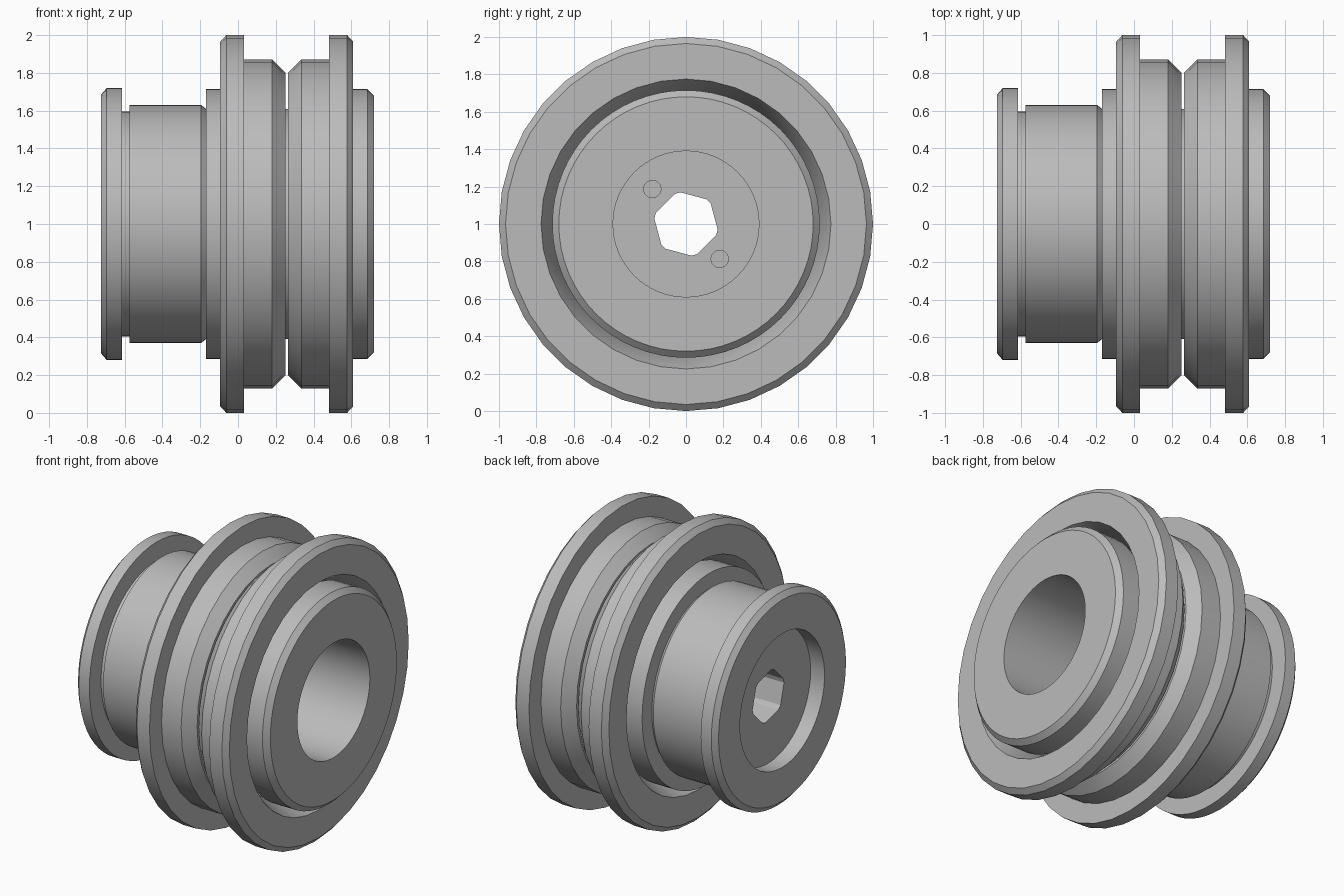
import bpy, bmesh, math

old = bpy.data.objects.get("Cube")
if old:
    bpy.data.objects.remove(old, do_unlink=True)

steel = bpy.data.materials.new("grey steel")
steel.use_nodes = True
GREY = (0.5, 0.5, 0.5, 1)
steel.diffuse_color = GREY
steel.node_tree.nodes["Principled BSDF"].inputs["Base Color"].default_value = GREY


def make_object(name, bm):
    bmesh.ops.remove_doubles(bm, verts=bm.verts, dist=1e-5)
    bmesh.ops.recalc_face_normals(bm, faces=bm.faces)
    mesh = bpy.data.meshes.new(name)
    bm.to_mesh(mesh)
    bm.free()
    mesh.materials.append(steel)
    obj = bpy.data.objects.new(name, mesh)
    bpy.context.collection.objects.link(obj)
    return obj


def select_only(obj):
    bpy.ops.object.select_all(action='DESELECT')
    obj.select_set(True)
    bpy.context.view_layer.objects.active = obj


def smooth(obj):
    select_only(obj)
    bpy.ops.object.shade_smooth_by_angle(angle=math.radians(25))


def lathe(name, profile, sides, closed=True):
    """Spin (x, radius) points about the axle line at z = 1."""
    bm = bmesh.new()
    verts = [bm.verts.new((x, 0, 1 + r)) for x, r in profile]
    pairs = list(zip(verts, verts[1:]))
    if closed:
        pairs.append((verts[-1], verts[0]))
    edges = [bm.edges.new(p) for p in pairs]
    bmesh.ops.spin(bm, geom=verts + edges, cent=(0, 0, 1), axis=(1, 0, 0),
                   angle=math.tau, steps=sides, use_merge=True)
    return make_object(name, bm)


def prism(name, points, x0, x1):
    """Straight cutter along x from a (y, z) outline."""
    bm = bmesh.new()
    face = bm.faces.new([bm.verts.new((x0, y, z)) for y, z in points])
    ext = bmesh.ops.extrude_face_region(bm, geom=[face])
    moved = [g for g in ext["geom"] if isinstance(g, bmesh.types.BMVert)]
    bmesh.ops.translate(bm, verts=moved, vec=(x1 - x0, 0, 0))
    return make_object(name, bm)


def cut(obj, cutter):
    mod = obj.modifiers.new("cut", 'BOOLEAN')
    mod.operation = 'DIFFERENCE'
    mod.solver = 'EXACT'
    mod.object = cutter
    select_only(obj)
    bpy.ops.object.modifier_apply(modifier=mod.name)
    bpy.data.objects.remove(cutter, do_unlink=True)


def ring_points(radius, count, start=0, cy=0, cz=1):
    return [(cy + radius * math.cos(start + math.tau * i / count),
             cz + radius * math.sin(start + math.tau * i / count)) for i in range(count)]


# Axle sleeve: flanged end with recess, shaft, collar and deep bore
FLOOR = -0.40
sleeve = lathe("axle_sleeve", [
    (-0.62, 0), (-0.62, 0.455), (-0.725, 0.455), (-0.725, 0.685), (-0.695, 0.72),
    (-0.615, 0.72), (-0.615, 0.595), (-0.575, 0.595), (-0.575, 0.63), (-0.195, 0.63),
    (-0.17, 0.61), (0.52, 0.61), (0.52, 0.715), (0.685, 0.715), (0.72, 0.68),
    (0.72, 0.39), (FLOOR, 0.39), (FLOOR, 0)], 64, closed=False)

# Hex socket with slightly blunted corners
hexagon = []
corners = ring_points(0.18, 6, math.radians(-15))
for i, (y, z) in enumerate(corners):
    for ny, nz in (corners[i - 1], corners[(i + 1) % 6]):
        hexagon.append((y + (ny - y) * 0.1, z + (nz - z) * 0.1))
cut(sleeve, prism("hex_cutter", hexagon, -0.8, FLOOR + 0.1))

# Two blind pin holes in the bore floor
for s in (-1, 1):
    hole = ring_points(0.046, 24, 0, s * 0.18, 1 - s * 0.187)
    cut(sleeve, prism("pin_cutter", hole, FLOOR - 0.12, FLOOR + 0.1))
smooth(sleeve)

# Loose collar pressed on the shaft
smooth(lathe("inner_collar", [(-0.17, 0.60), (-0.17, 0.715), (0.0, 0.715), (0.0, 0.60)], 64))

# Two mirrored wheel halves with rim flange, bevelled shoulder and tapered bore
MIDDLE = 0.258
half = [(0.006, 0.70), (0.006, 0.80), (0.077, 0.87), (0.225, 0.87), (0.225, 1.0),
        (0.32, 1.0), (0.352, 0.965), (0.352, 0.775), (0.19, 0.70)]
for name, side in (("left_wheel_half", 1), ("right_wheel_half", -1)):
    smooth(lathe(name, [(MIDDLE + side * d, r) for d, r in half], 36))
